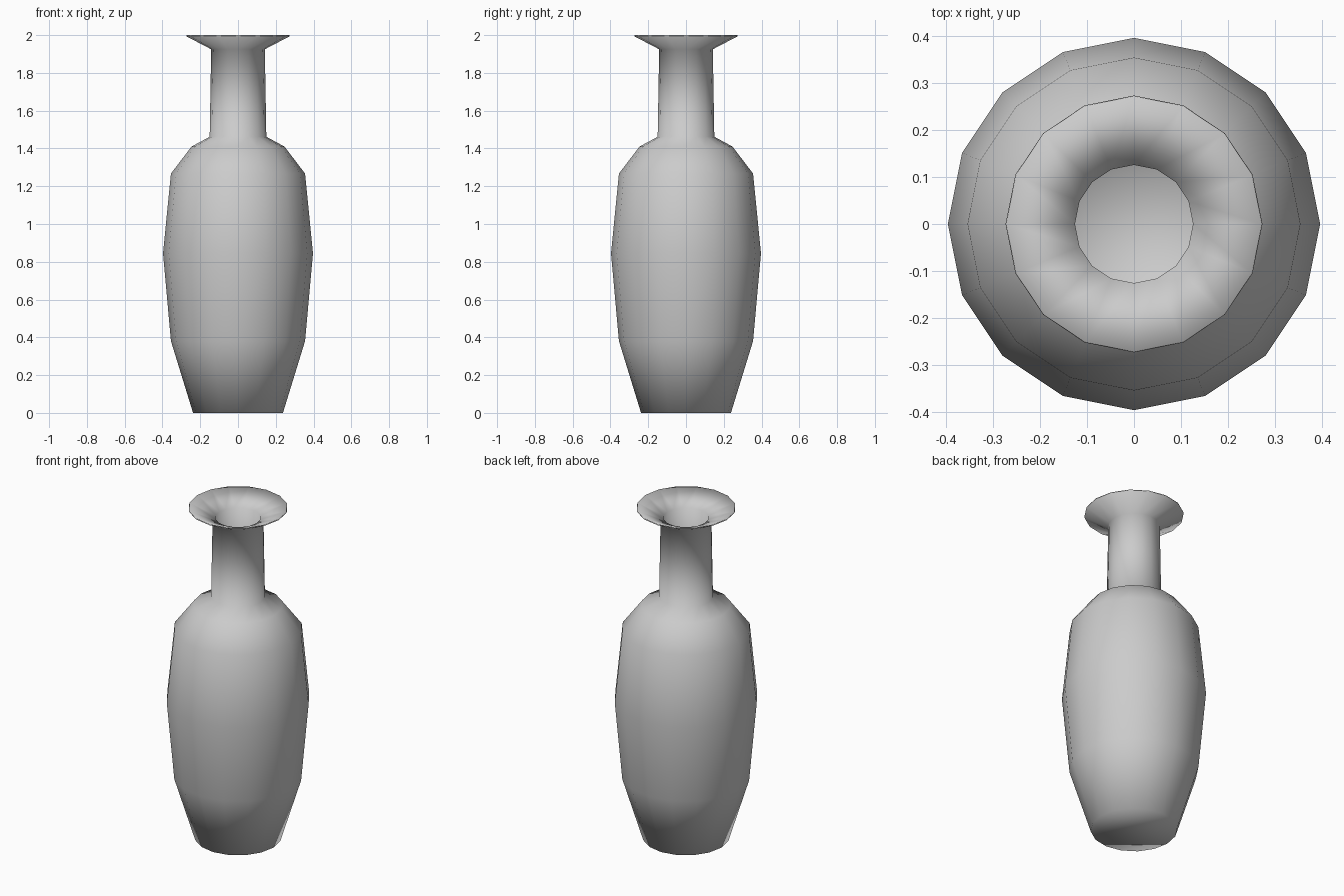
import bpy, bmesh
from math import cos, sin, pi

if "Cube" in bpy.data.objects:
    bpy.data.objects.remove(bpy.data.objects["Cube"])

SIDES = 16
# (radius, height) from the foot up the outside, over the lip and down the inside
OUTER = [(0.238, 0.0), (0.355, 0.38), (0.397, 0.845), (0.355, 1.267),
         (0.246, 1.41), (0.15, 1.462), (0.142, 1.925), (0.274, 1.994)]
INNER = [(0.272, 2.0), (0.126, 1.936), (0.134, 1.45), (0.237, 1.395),
         (0.339, 1.26), (0.381, 0.845), (0.339, 0.383), (0.226, 0.018)]


def lathe(name, profile, sides):
    """Turn a profile around z, closing both ends with flat discs."""
    bm = bmesh.new()
    rings = [[bm.verts.new((r * cos(2 * pi * i / sides), r * sin(2 * pi * i / sides), z))
              for i in range(sides)] for r, z in profile]
    for a, b in zip(rings, rings[1:]):
        for i in range(sides):
            j = (i + 1) % sides
            bm.faces.new((a[i], a[j], b[j], b[i]))
    bm.faces.new(rings[0][::-1])   # underside
    bm.faces.new(rings[-1])        # inside floor
    for f in bm.faces:
        f.smooth = True
    mesh = bpy.data.meshes.new(name)
    bm.to_mesh(mesh)
    bm.free()
    obj = bpy.data.objects.new(name, mesh)
    bpy.context.collection.objects.link(obj)
    return obj


# Hollow vase with flared lip
lathe("vase", OUTER + INNER, SIDES)
